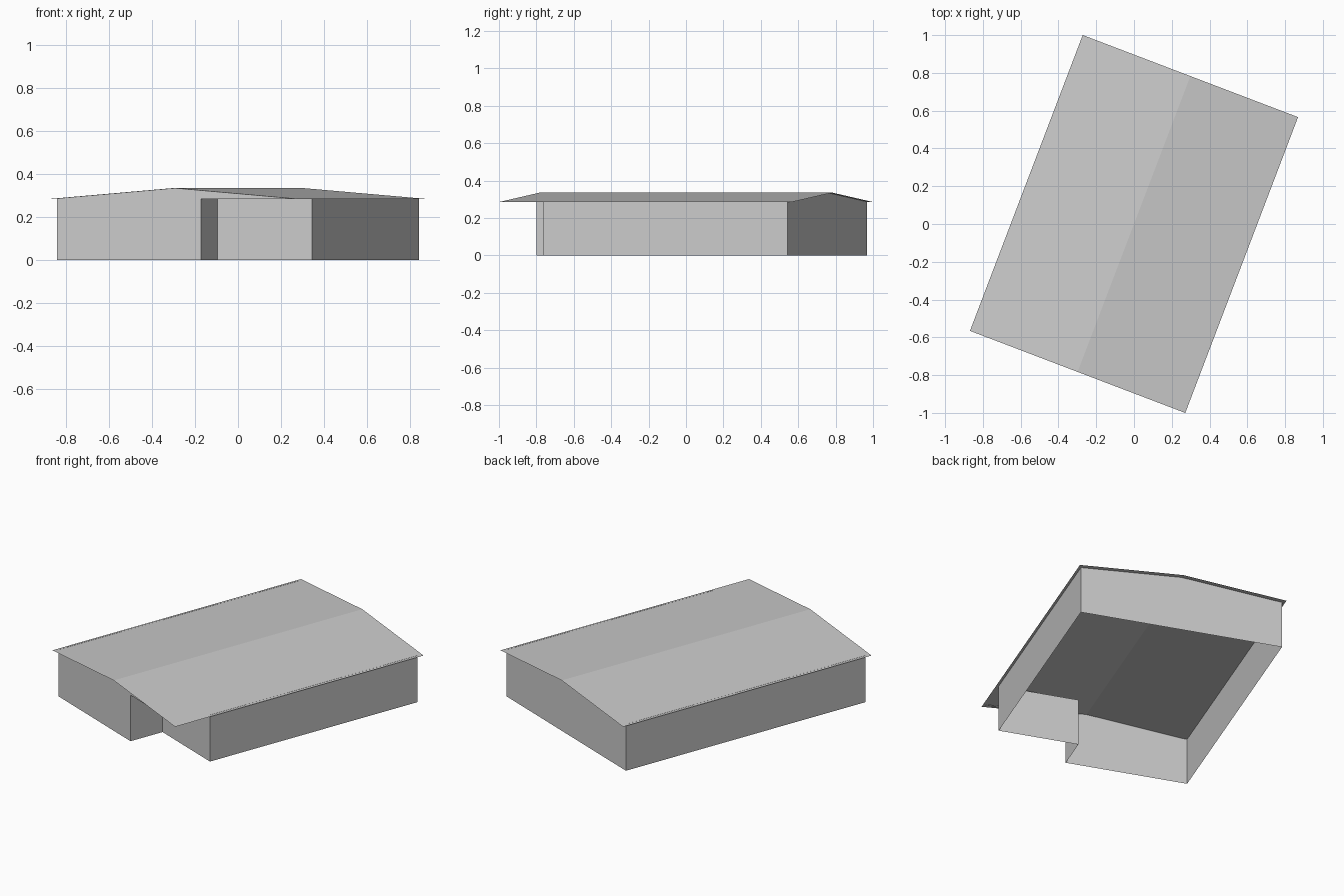
import bpy
import bmesh
from math import radians
from mathutils import Matrix

cube = bpy.data.objects.get("Cube")
if cube:
    bpy.data.objects.remove(cube, do_unlink=True)

TURN = Matrix.Rotation(radians(-20.87), 4, "Z")
HALF_W, HALF_L = 0.594, 0.808      # outer walls
ROOF_W, ROOF_L = 0.61, 0.838       # roof with overhang
EAVE, RIDGE = 0.287, 0.335
PORCH_X, PORCH_Y = 0.123, -0.592   # recessed front corner

grey = bpy.data.materials.new("light_grey")
grey.use_nodes = True
colour = (0.6, 0.6, 0.6, 1)
grey.diffuse_color = colour
grey.node_tree.nodes["Principled BSDF"].inputs["Base Color"].default_value = colour


def make_part(name, faces):
    """Build an object from lists of corner points."""
    bm = bmesh.new()
    for corners in faces:
        bm.faces.new([bm.verts.new(c) for c in corners])
    bmesh.ops.remove_doubles(bm, verts=bm.verts, dist=0.0001)
    bm.transform(TURN)
    mesh = bpy.data.meshes.new(name)
    bm.to_mesh(mesh)
    bm.free()
    mesh.materials.append(grey)
    obj = bpy.data.objects.new(name, mesh)
    bpy.context.collection.objects.link(obj)


# Walls: the L-shaped outline raised to the eaves, open below
outline = [(-HALF_W, -HALF_L), (PORCH_X, -HALF_L), (PORCH_X, PORCH_Y),
           (HALF_W, PORCH_Y), (HALF_W, HALF_L), (-HALF_W, HALF_L)]
walls = []
for (ax, ay), (bx, by) in zip(outline, outline[1:] + outline[:1]):
    walls.append([(ax, ay, 0), (bx, by, 0), (bx, by, EAVE), (ax, ay, EAVE)])
make_part("walls", walls)

# Roof: two shallow slopes meeting at the ridge
EDGE = EAVE - 0.002
make_part("roof", [
    [(-ROOF_W, -ROOF_L, EDGE), (0, -ROOF_L, RIDGE),
     (0, ROOF_L, RIDGE), (-ROOF_W, ROOF_L, EDGE)][::-1],
    [(ROOF_W, -ROOF_L, EDGE), (ROOF_W, ROOF_L, EDGE),
     (0, ROOF_L, RIDGE), (0, -ROOF_L, RIDGE)],
])

# Gables: flat triangles closing both roof ends
for name, side in (("front_gable", -1), ("back_gable", 1)):
    y = side * (HALF_L + 0.002)
    tri = [(-ROOF_W, y, EDGE), (ROOF_W, y, EDGE), (0, y, RIDGE)]
    make_part(name, [tri if side < 0 else tri[::-1]])
